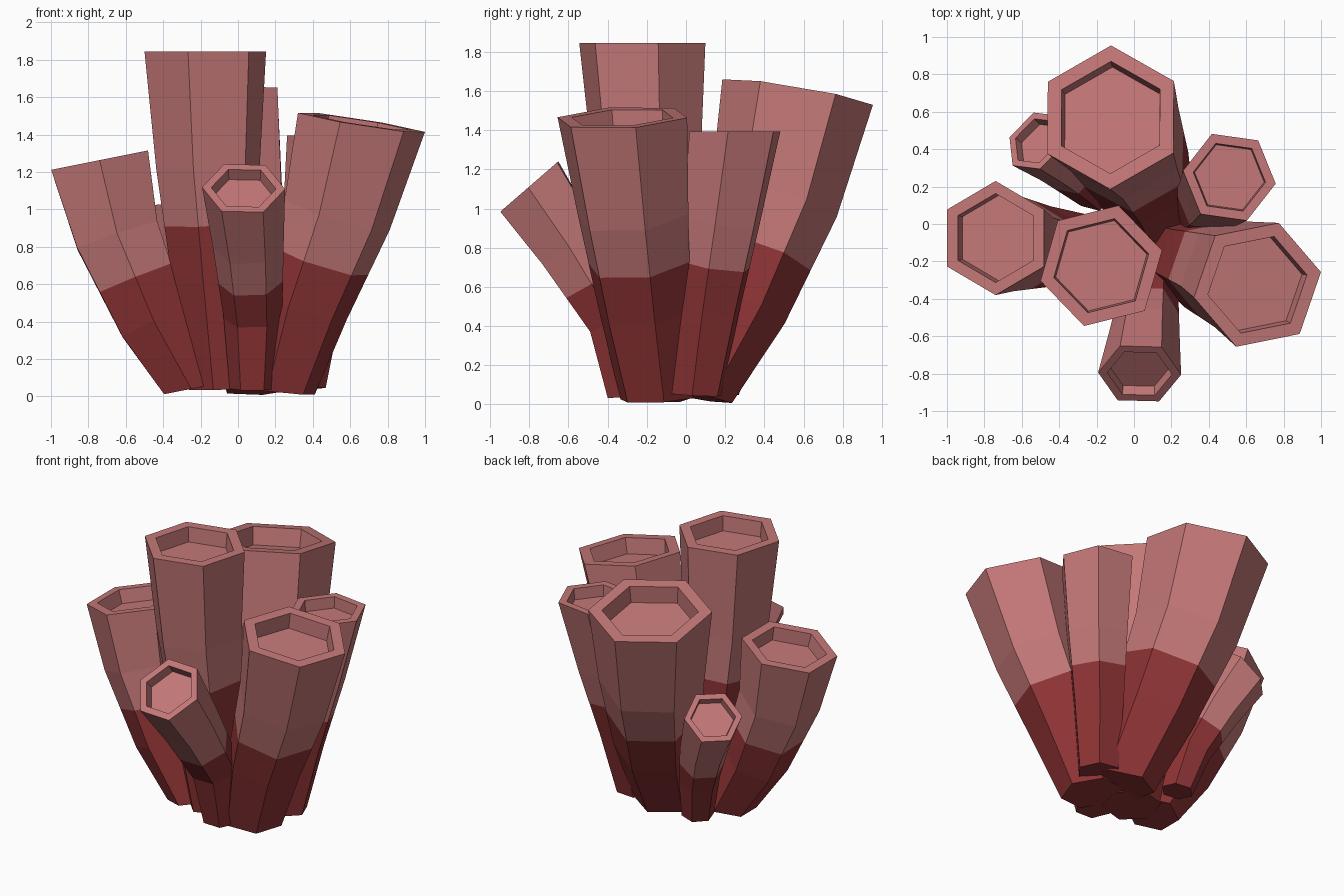
import bpy, bmesh, math
from mathutils import Vector

if "Cube" in bpy.data.objects:
    bpy.data.objects.remove(bpy.data.objects["Cube"])

UP = Vector((0, 0, 1))
SIDES = 6


def material(name, rgb):
    m = bpy.data.materials.new(name)
    m.diffuse_color = (*rgb, 1)
    m.use_nodes = True
    m.node_tree.nodes["Principled BSDF"].inputs["Base Color"].default_value = m.diffuse_color
    return m


DARK = material("dark red base", (0.275, 0.034, 0.036))
PINK = material("dusty pink", (0.55, 0.185, 0.185))


def hexagon(center, normal, radius, angle):
    """Six points around a centre, tilted to face along the normal."""
    q = UP.rotation_difference(normal)
    pts = []
    for i in range(SIDES):
        a = math.radians(angle + 60 * i)
        pts.append(center + q @ Vector((radius * math.cos(a), radius * math.sin(a), 0)))
    return pts


def tube(name, path, top_normal, r_top, angle):
    """Hexagonal tube that widens along a bent path, with a recessed mouth."""
    path = [Vector(p) for p in path]
    top_n = Vector(top_normal).normalized()
    r_base = r_top * 0.56
    rings = []
    for i, p in enumerate(path):
        if i == len(path) - 1:
            n = top_n
        else:
            n = (path[i + 1] - path[max(i - 1, 0)]).normalized()
        if i == 0:
            n = (n + UP * 1.6).normalized()  # feet sit almost level
        r = r_base + (r_top - r_base) * i / (len(path) - 1)
        rings.append(hexagon(p, n, r, angle))
    # halfway ring where the colour changes
    rings.insert(2, [(a + b) / 2 for a, b in zip(rings[1], rings[2])])
    # inner lip and recessed floor
    rings.append(hexagon(path[-1], top_n, r_top * 0.78, angle))
    rings.append(hexagon(path[-1] - top_n * r_top * 0.3, top_n, r_top * 0.75, angle))

    bm = bmesh.new()
    loops = [[bm.verts.new(p) for p in ring] for ring in rings]
    bm.faces.new(loops[0][::-1])
    for k in range(len(loops) - 1):
        for i in range(SIDES):
            j = (i + 1) % SIDES
            f = bm.faces.new((loops[k][i], loops[k][j], loops[k + 1][j], loops[k + 1][i]))
            f.material_index = 0 if k < 2 else 1
    bm.faces.new(loops[-1]).material_index = 1
    bmesh.ops.recalc_face_normals(bm, faces=bm.faces)
    mesh = bpy.data.meshes.new(name)
    bm.to_mesh(mesh)
    bm.free()
    mesh.materials.append(DARK)
    mesh.materials.append(PINK)
    bpy.context.collection.objects.link(bpy.data.objects.new(name, mesh))


# name, path from base to mouth, mouth direction, mouth radius, corner angle
tube("back_tube",
     [(.13, .02, .045), (.05, .25, .52), (-.05, .45, 1.05), (-.125, .57, 1.595)],
     (-.07, .17, 1), .39, 90)
tube("tall_tube",
     [(-.08, -.12, .04), (-.12, -.16, .62), (-.16, -.20, 1.23), (-.175, -.223, 1.845)],
     (0, 0, 1), .335, 14)
tube("left_tube",
     [(-.25, -.12, .04), (-.45, -.12, .40), (-.645, -.10, .86), (-.74, -.075, 1.263)],
     (-.2, 0, 1), .305, 90)
tube("right_tube",
     [(.22, -.15, .03), (.35, -.21, .48), (.53, -.27, .97), (.66, -.325, 1.465)],
     (.16, -.05, 1), .35, 11)
tube("back_right_tube",
     [(.33, .05, .05), (.38, .11, .49), (.45, .18, .94), (.51, .25, 1.395)],
     (0, 0, 1), .25, -8)
tube("front_small_tube",
     [(.08, -.29, .04), (.08, -.36, .42), (.055, -.59, .80), (.03, -.80, 1.113)],
     (0, -.65, .75), .222, -2)
tube("back_left_small_tube",
     [(-.21, .17, .06), (-.27, .24, .35), (-.385, .345, .64), (-.52, .445, .915)],
     (-.5, .45, .72), .185, 45)
